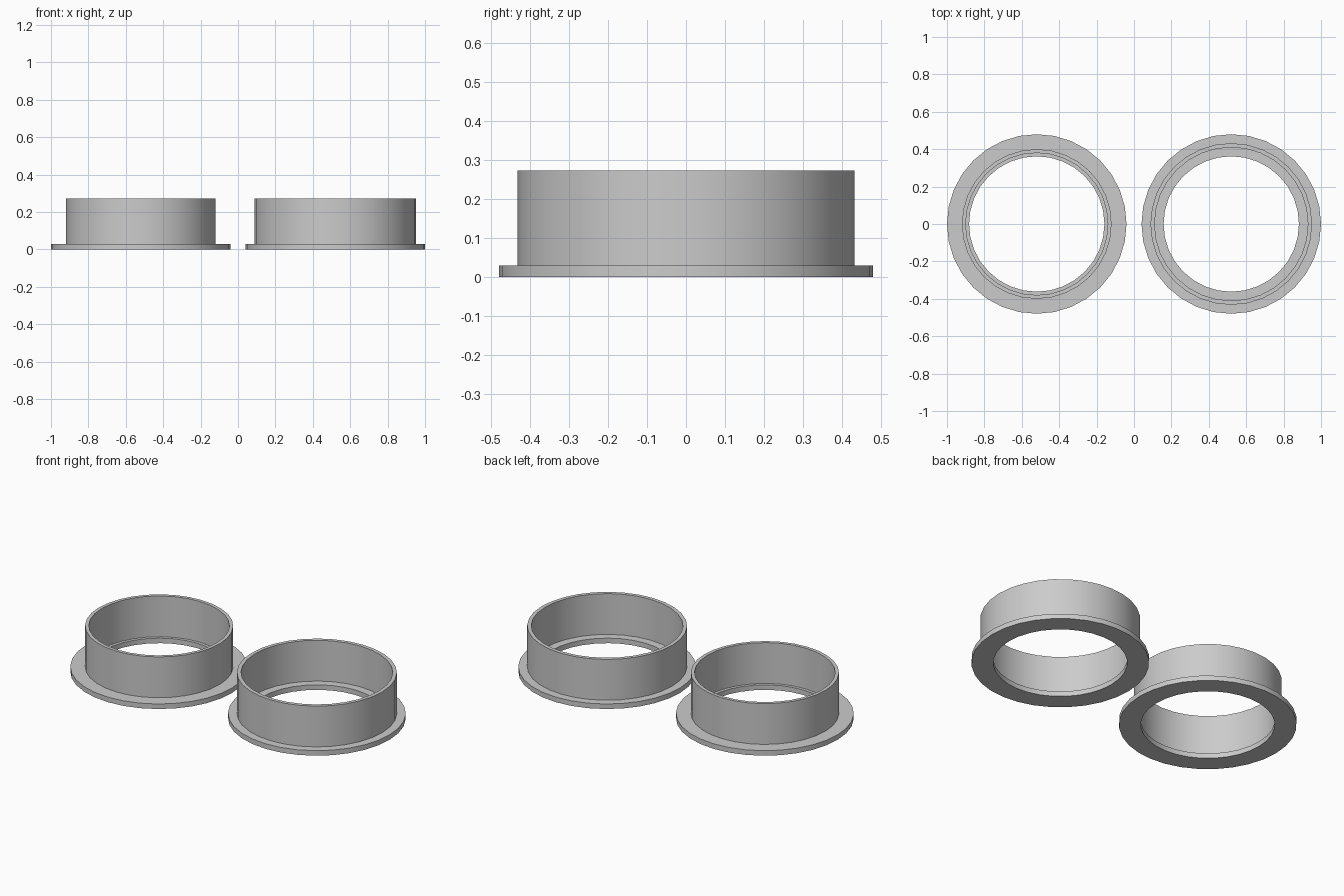
import bpy
import math

SEGMENTS = 32
FLANGE_RADIUS = 0.48
HOLE_RADIUS = 0.362
FLANGE_TOP = 0.03
HEIGHT = 0.273

cube = bpy.data.objects.get("Cube")
if cube:
    bpy.data.objects.remove(cube)

# Plain grey material
grey = bpy.data.materials.new("grey")
grey.use_nodes = True
colour = (0.6, 0.6, 0.6, 1)
grey.diffuse_color = colour
grey.node_tree.nodes["Principled BSDF"].inputs["Base Color"].default_value = colour


def flanged_ring(name, x, outer, inner):
    """Revolve a closed flange-and-collar profile around a vertical axis."""
    profile = [
        (HOLE_RADIUS, 0), (FLANGE_RADIUS, 0), (FLANGE_RADIUS, FLANGE_TOP),
        (outer, FLANGE_TOP), (outer, HEIGHT), (inner, HEIGHT),
        (inner, FLANGE_TOP), (HOLE_RADIUS, FLANGE_TOP),
    ]
    n = len(profile)
    verts, faces = [], []
    for s in range(SEGMENTS):
        a = math.tau * s / SEGMENTS
        verts += [(r * math.cos(a), r * math.sin(a), z) for r, z in profile]
        t = (s + 1) % SEGMENTS
        for i in range(n):
            j = (i + 1) % n
            faces.append((s * n + i, t * n + i, t * n + j, s * n + j))
    mesh = bpy.data.meshes.new(name)
    mesh.from_pydata(verts, [], faces)
    mesh.materials.append(grey)
    ring = bpy.data.objects.new(name, mesh)
    ring.location.x = x
    bpy.context.collection.objects.link(ring)

    bpy.ops.object.select_all(action="DESELECT")
    ring.select_set(True)
    bpy.context.view_layer.objects.active = ring
    bpy.ops.object.shade_smooth_by_angle(angle=math.radians(30))


# Narrow collar on the right, wide collar on the left
flanged_ring("narrow_flanged_ring", -0.52, 0.40, 0.38)
flanged_ring("wide_flanged_ring", 0.52, 0.432, 0.41)
